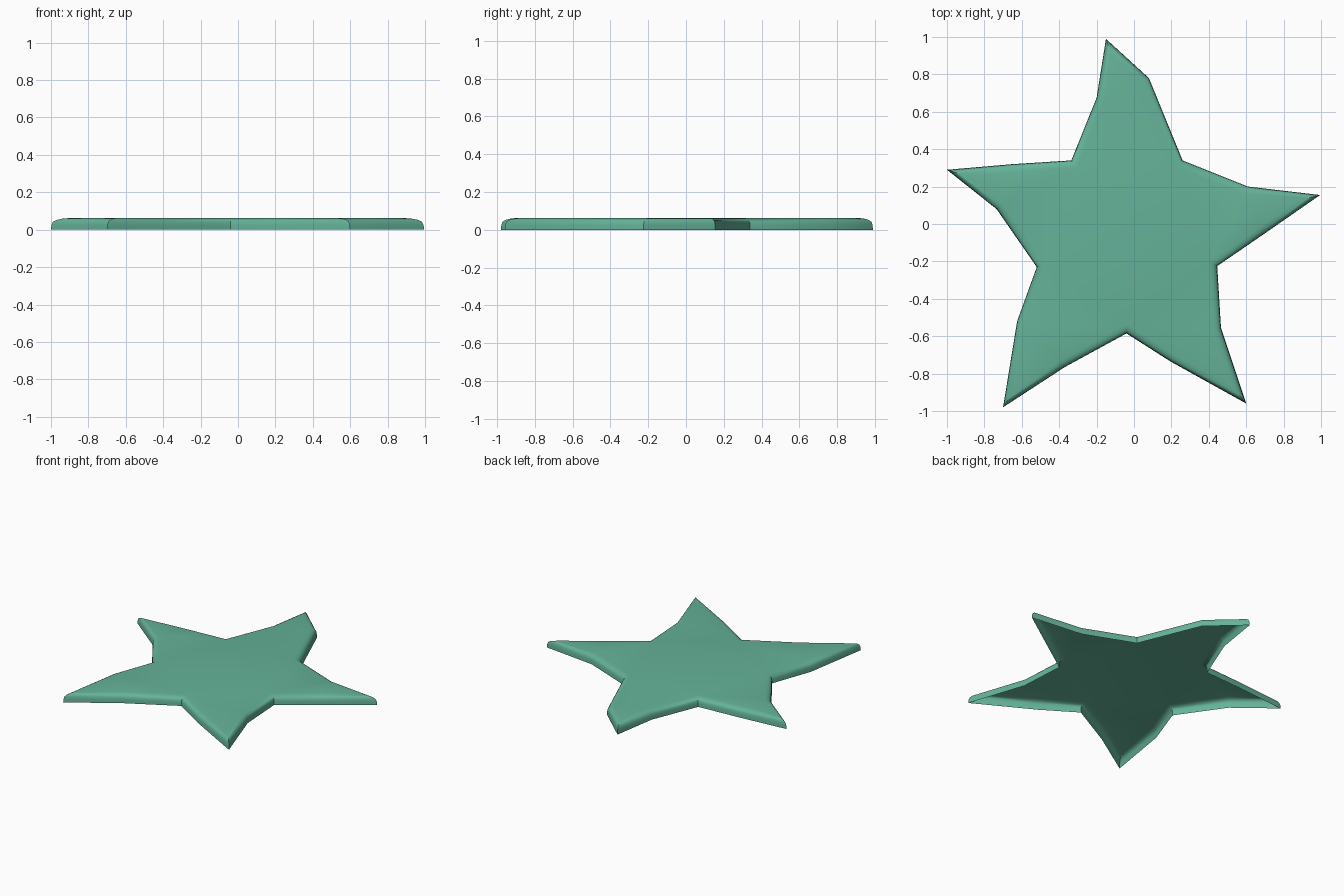
import bpy, bmesh, math
from mathutils import Vector

if "Cube" in bpy.data.objects:
    bpy.data.objects.remove(bpy.data.objects["Cube"])

# Star outline seen from above, anticlockwise from the upper tip
OUTLINE = [Vector(p) for p in [
    (-0.15, 0.99), (-0.20, 0.675), (-0.335, 0.34), (-0.65, 0.32),
    (-1.0, 0.29), (-0.735, 0.08), (-0.52, -0.23), (-0.625, -0.52),
    (-0.70, -0.98), (-0.37, -0.765), (-0.04, -0.585), (0.195, -0.735),
    (0.60, -0.96), (0.465, -0.555), (0.445, -0.225), (0.70, -0.05),
    (0.995, 0.155), (0.61, 0.20), (0.26, 0.34), (0.08, 0.78)]]

# Rounded rim section: (inset, height)
RIM = [(0, 0), (0.001, 0.025), (0.004, 0.042), (0.011, 0.052),
       (0.024, 0.059), (0.042, 0.063)]


def inset(points, d):
    """Offset a closed anticlockwise outline inwards with mitred corners."""
    result = []
    for i, p in enumerate(points):
        a = (p - points[i - 1]).normalized()
        b = (points[(i + 1) % len(points)] - p).normalized()
        na, nb = Vector((-a.y, a.x)), Vector((-b.y, b.x))
        result.append(p + (na + nb) * d / (1 + na.dot(nb)))
    return result


# Rim rings joined by quads, closed by the flat top; the underside is open
bm = bmesh.new()
rings = [[bm.verts.new((p.x, p.y, z)) for p in inset(OUTLINE, d)] for d, z in RIM]
n = len(OUTLINE)
for low, high in zip(rings, rings[1:]):
    for i in range(n):
        j = (i + 1) % n
        bm.faces.new((low[i], low[j], high[j], high[i]))
top = bm.faces.new(rings[-1])
bmesh.ops.triangulate(bm, faces=[top])

mesh = bpy.data.meshes.new("star_shell")
bm.to_mesh(mesh)
bm.free()
star = bpy.data.objects.new("star_shell", mesh)
bpy.context.collection.objects.link(star)

# Green finish and smooth rim with sharp star corners
green = bpy.data.materials.new("sea_green")
green.diffuse_color = (0.13, 0.45, 0.32, 1)
green.use_nodes = True
green.node_tree.nodes["Principled BSDF"].inputs["Base Color"].default_value = green.diffuse_color
mesh.materials.append(green)
bpy.context.view_layer.objects.active = star
star.select_set(True)
bpy.ops.object.shade_smooth_by_angle(angle=math.radians(35))
